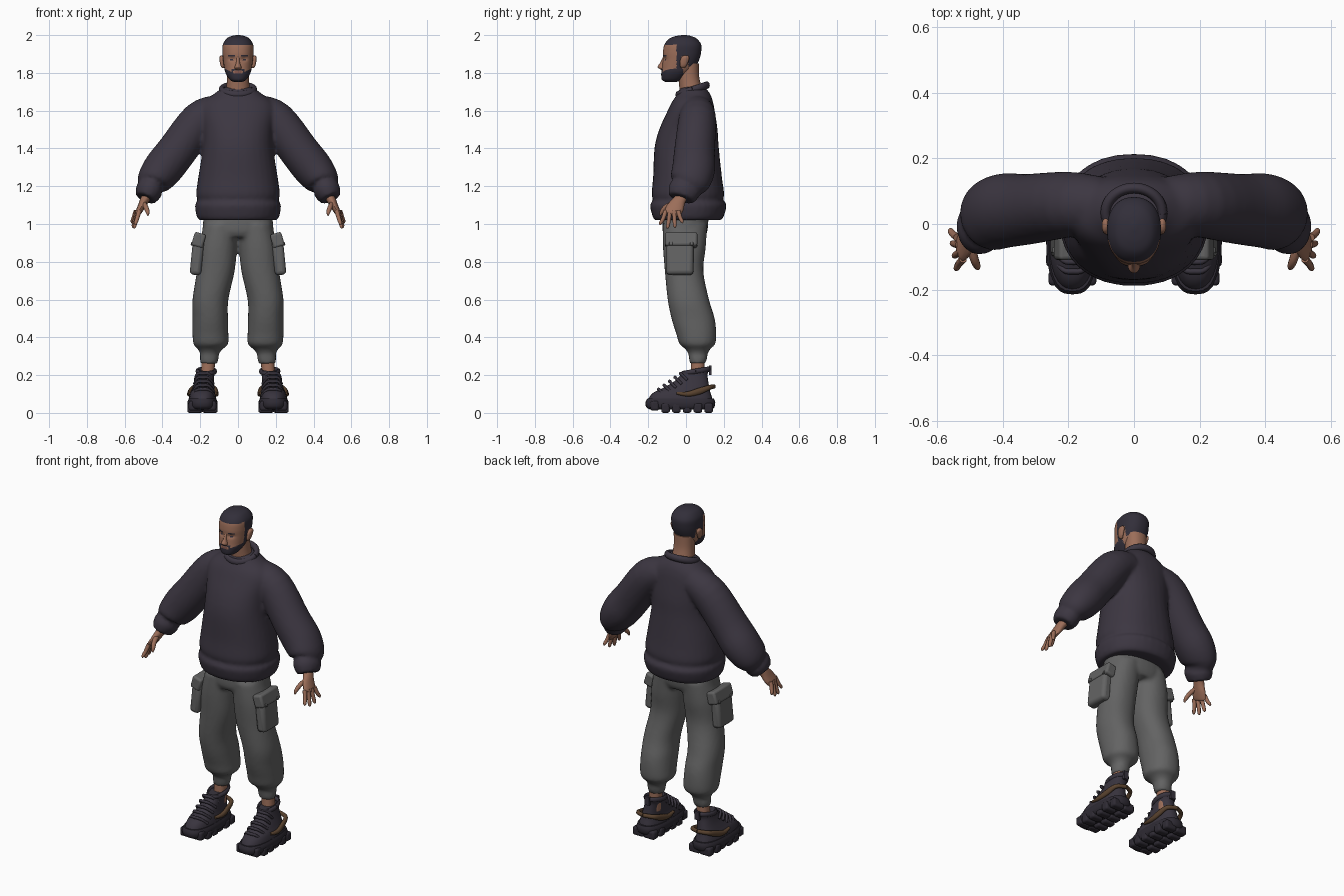
import bpy, bmesh, math
from mathutils import Vector, Matrix

cube = bpy.data.objects.get("Cube")
if cube:
    bpy.data.objects.remove(cube, do_unlink=True)


def material(name, *rgb):
    mat = bpy.data.materials.new(name)
    mat.use_nodes = True
    mat.diffuse_color = (*rgb, 1)
    shader = mat.node_tree.nodes["Principled BSDF"]
    shader.inputs["Base Color"].default_value = (*rgb, 1)
    shader.inputs["Roughness"].default_value = 0.8
    return mat


knit = material("dark plum knit", .045, .037, .053)
cloth = material("grey cloth", .125, .125, .125)
skin = material("skin", .33, .155, .1)
hair = material("dark hair", .032, .028, .042)
lip = material("lips", .22, .09, .07)
leather = material("dark shoe", .04, .034, .048)
rubber = material("shoe sole", .028, .024, .034)
brown = material("brown trim", .1, .055, .028)


def smooth_path(points, steps):
    """Catmull-Rom interpolation of tuples of any length."""
    pts = [points[0], *points, points[-1]]
    out = []
    for a, b, c, d in zip(pts, pts[1:], pts[2:], pts[3:]):
        for k in range(steps):
            t = k / steps
            out.append([q + t / 2 * (r - p + t * (2 * p - 5 * q + 4 * r - s + t * (3 * q - p - 3 * r + s)))
                        for p, q, r, s in zip(a, b, c, d)])
    return out + [list(points[-1])]


def skin_rings(bm, rings):
    loops = [[bm.verts.new(co) for co in ring] for ring in rings]
    for low, high in zip(loops, loops[1:]):
        for i in range(len(low)):
            j = (i + 1) % len(low)
            bm.faces.new((low[i], low[j], high[j], high[i]))
    bm.faces.new(loops[0])
    bm.faces.new(loops[-1])


def stack(bm, rings, sides=32, power=2.2, steps=5, sign=1):
    """Horizontal sections: height, centre x, half width, front y, back y."""
    out = []
    for z, cx, rx, front, back in smooth_path(rings, steps):
        ring = []
        for i in range(sides):
            a = math.tau * i / sides
            c, s = (math.copysign(abs(f(a)) ** (2 / power), f(a)) for f in (math.cos, math.sin))
            ring.append((sign * (cx + rx * c), (front + back) / 2 + (back - front) / 2 * s, z))
        out.append(ring)
    skin_rings(bm, out)


def tube(bm, points, sides=16, steps=4, sign=1, up=(0, 1, 0)):
    """Swept oval: x, y, z, and the two radii."""
    path = smooth_path(points, steps)
    centres = [Vector((sign * p[0], p[1], p[2])) for p in path]
    out = []
    for i, c in enumerate(centres):
        along = centres[min(i + 1, len(path) - 1)] - centres[max(i - 1, 0)]
        u = along.cross(Vector(up)).normalized()
        v = along.cross(u).normalized()
        out.append([c + u * path[i][3] * math.cos(math.tau * k / sides)
                    + v * path[i][4] * math.sin(math.tau * k / sides) for k in range(sides)])
    skin_rings(bm, out)


def finish(name, bm, mats, mirror=False, voxel=0, rule=None, bevel=0):
    bmesh.ops.recalc_face_normals(bm, faces=bm.faces)
    if rule:
        for face in bm.faces:
            face.material_index = rule(face.calc_center_median())
    mesh = bpy.data.meshes.new(name)
    bm.to_mesh(mesh)
    bm.free()
    for mat in mats:
        mesh.materials.append(mat)
    mesh.shade_smooth()
    mesh.set_sharp_from_angle(angle=math.radians(50))
    obj = bpy.data.objects.new(name, mesh)
    bpy.context.collection.objects.link(obj)
    if bevel:
        mod = obj.modifiers.new("Round", 'BEVEL')
        mod.width, mod.segments = bevel, 3
    if mirror:
        obj.modifiers.new("Mirror", 'MIRROR').use_mirror_merge = False
    if voxel:
        mod = obj.modifiers.new("Blend", 'REMESH')
        mod.mode, mod.voxel_size, mod.use_smooth_shade = 'VOXEL', voxel, True
        mod = obj.modifiers.new("Soften", 'SMOOTH')
        mod.factor, mod.iterations = .5, 4
    return obj


def box(bm, centre, size, tilt=0):
    bmesh.ops.create_cube(bm, size=1, matrix=Matrix.Translation(centre)
                          @ Matrix.Rotation(tilt, 4, 'Y') @ Matrix.Diagonal((*size, 1)))


# Sweater: torso and puffed sleeves blended into one skin
bm = bmesh.new()
stack(bm, [(1.02, 0, .205, -.165, .185), (1.04, 0, .219, -.177, .2), (1.1, 0, .228, -.19, .215),
           (1.125, 0, .214, -.175, .197), (1.16, 0, .222, -.182, .202), (1.25, 0, .21, -.174, .19),
           (1.4, 0, .187, -.167, .174), (1.5, 0, .187, -.142, .167), (1.6, 0, .2, -.097, .152),
           (1.65, 0, .18, -.072, .142), (1.69, 0, .125, -.045, .127), (1.725, 0, .08, -.03, .1)])
for side in (1, -1):
    tube(bm, [(.1, .06, 1.6, .085, .085), (.2, .06, 1.55, .102, .1), (.325, .045, 1.385, .105, .108),
              (.4, .04, 1.29, .105, .114), (.45, .02, 1.225, .088, .106), (.462, .005, 1.195, .064, .08),
              (.472, -.01, 1.175, .072, .086), (.49, -.025, 1.135, .056, .07)], sides=28, sign=side)
finish("sweater", bm, [knit], voxel=.011)

# Ribbed neckline, higher at the back
bm = bmesh.new()
ring = [math.tau * k / 24 for k in range(25)]
tube(bm, [(.086 * math.cos(a), .035 + .075 * math.sin(a), 1.71 + .025 * math.sin(a), .016, .02)
          for a in ring], sides=10, steps=2, up=(0, 0, 1))
finish("sweater_collar", bm, [knit])

# Trousers: hips and two gathered legs
bm = bmesh.new()
stack(bm, [(1.06, 0, .18, -.12, .12), (.97, 0, .188, -.125, .115), (.93, 0, .18, -.11, .1)])
for side in (1, -1):
    stack(bm, [(1, .09, .09, -.122, .112), (.88, .106, .101, -.122, .105), (.75, .118, .1, -.112, .092),
               (.6, .146, .095, -.097, .122), (.5, .147, .094, -.077, .152), (.42, .146, .095, -.052, .16),
               (.365, .144, .092, -.035, .155), (.34, .147, .068, -.005, .13), (.315, .15, .05, .012, .115),
               (.29, .152, .05, .015, .112), (.26, .154, .044, .022, .102)], sign=side)
finish("trousers", bm, [cloth], voxel=.011)

# Cargo pockets with flaps, buttons and seam strips
bm = bmesh.new()
box(bm, (.217, -.033, .825), (.06, .145, .19), -.1)
finish("cargo_pocket", bm, [cloth], mirror=True, bevel=.02)
bm = bmesh.new()
box(bm, (.208, -.025, .915), (.062, .17, .075), -.28)
finish("pocket_flap", bm, [cloth], mirror=True, bevel=.012)
bm = bmesh.new()
for y in (-.08, .03):
    box(bm, (.243, y, .895), (.012, .018, .018), -.28)
finish("flap_button", bm, [cloth], mirror=True, bevel=.004)


# Head: hair, beard, brows and mouth follow simple face regions
def head_colour(c):
    x, y, z = abs(c.x), c.y, c.z
    front = y < -.06
    if z > 1.945 + .15 * max(0, x - .05) or (y > -.045 and z > 1.89) or (y > .012 and z > 1.835):
        return 1
    if -.05 < y < -.022 and z > 1.8:
        return 1
    if front and x < .018 and 1.798 < z < 1.809:
        return 2
    if y < -.015 and z < 1.797 + .5 * max(0, x - .02):
        return 1
    if front and ((x < .03 and 1.812 < z < 1.821) or (.024 < x < .034 and z < 1.82)):
        return 1
    if front and (.016 < x < .052 and 1.885 < z < 1.892 or .024 < x < .042 and 1.867 < z < 1.873):
        return 1
    return 0


bm = bmesh.new()
stack(bm, [(1.752, 0, .022, -.11, -.05), (1.765, 0, .045, -.128, -.02), (1.8, 0, .066, -.131, .02),
           (1.83, 0, .073, -.127, .05), (1.87, 0, .079, -.122, .07), (1.91, 0, .082, -.122, .08),
           (1.95, 0, .08, -.114, .08), (1.98, 0, .062, -.09, .058), (1.994, 0, .038, -.058, .03),
           (2, 0, .008, -.02, 0)], sides=112, power=2.25, steps=10)
for v in bm.verts:  # eye sockets and cheek hollows
    if v.co.y < -.04:
        dx, dz = (abs(v.co.x) - .032) / .017, (v.co.z - 1.873) / .011
        v.co.y += .009 * math.exp(-dx * dx - dz * dz)
finish("head", bm, [skin, hair, lip], rule=head_colour)

bm = bmesh.new()
stack(bm, [(1.815, 0, .01, -.13, -.1), (1.824, 0, .019, -.144, -.1), (1.834, 0, .017, -.15, -.1),
           (1.855, 0, .01, -.136, -.1), (1.885, 0, .009, -.122, -.1)], sides=20)
finish("nose", bm, [skin])

bm = bmesh.new()
stack(bm, [(1.825, .077, .006, -.025, -.008), (1.84, .083, .01, -.032, .004), (1.87, .086, .012, -.03, .016),
           (1.885, .087, .01, -.022, .016), (1.892, .086, .004, -.01, .008)], sides=16)
finish("ear", bm, [skin], mirror=True)

bm = bmesh.new()
stack(bm, [(1.66, 0, .07, -.03, .095), (1.72, 0, .062, -.035, .083), (1.78, 0, .058, -.04, .07),
           (1.85, 0, .06, -.04, .068)])
finish("neck", bm, [skin])

# Hands: palm, thumb and four spread fingers
bm = bmesh.new()
tube(bm, [(.475, -.012, 1.16, .026, .032), (.495, -.035, 1.125, .024, .034), (.512, -.055, 1.09, .02, .045),
          (.53, -.073, 1.058, .015, .044), (.534, -.077, 1.05, .008, .036)])
tube(bm, [(.5, -.06, 1.11, .014, .016), (.488, -.105, 1.09, .013, .014), (.479, -.128, 1.065, .011, .011),
          (.476, -.137, 1.045, .004, .004)], sides=10)
for k, drop in enumerate((.062, .08, .076, .052)):
    x, y = .522 + .006 * k, -.107 + .022 * k
    spread = -.014 + .008 * k
    tube(bm, [(x, y, 1.07, .012, .012), (x + .012, y + spread, 1.06 - drop / 2, .011, .011),
              (x + .02, y + 2 * spread, 1.066 - drop, .009, .009),
              (x + .021, y + 2.2 * spread, 1.056 - drop, .003, .003)], sides=10)
finish("hand", bm, [skin], mirror=True)

# Ankles
bm = bmesh.new()
stack(bm, [(.15, .165, .035, .02, .1), (.3, .155, .036, .03, .098)], sides=20)
finish("ankle", bm, [skin], mirror=True)

# Shoes: upper, padded opening, laces, trim and lugged sole
bm = bmesh.new()
stack(bm, [(.03, .188, .066, -.195, .14), (.07, .188, .072, -.2, .14), (.105, .187, .066, -.175, .13),
           (.13, .184, .058, -.125, .124), (.165, .178, .05, -.065, .118), (.2, .172, .047, -.03, .114),
           (.222, .168, .05, -.022, .12)], power=2.4)
finish("shoe_upper", bm, [leather], mirror=True)

bm = bmesh.new()
tube(bm, [(.168 + .047 * math.cos(a), .052 + .07 * math.sin(a), .22 + .012 * math.sin(a), .01, .014)
          for a in ring], sides=8, steps=1, up=(0, 0, 1))
box(bm, (.168, .128, .225), (.03, .014, .05))
finish("shoe_opening", bm, [leather], mirror=True)

bm = bmesh.new()
for k in range(5):
    y, z = -.145 + .029 * k, .125 + .021 * k
    tube(bm, [(.125 + .002 * k, y + .035, z - .035, .008, .008), (.155, y + .004, z - .003, .008, .008),
              (.186, y, z, .009, .009), (.215, y + .004, z - .003, .008, .008),
              (.242 - .004 * k, y + .035, z - .035, .008, .008)], sides=8)
finish("shoe_laces", bm, [leather], mirror=True)

bm = bmesh.new()
for s in (1, -1):
    tube(bm, [(.186 + s * .066, -.05, .105, .01, .007), (.186 + s * .072, .01, .1, .012, .014),
              (.184 + s * .066, .07, .115, .012, .018), (.182 + s * .05, .125, .135, .012, .013),
              (.182, .148, .14, .01, .012)], sides=10, up=(0, 0, 1))
finish("shoe_trim", bm, [brown], mirror=True)

bm = bmesh.new()
stack(bm, [(.018, .188, .066, -.19, .135), (.03, .188, .077, -.21, .15), (.055, .188, .08, -.215, .155),
           (.075, .188, .073, -.205, .148)], power=2.7, steps=3)
finish("shoe_sole", bm, [rubber], mirror=True)

bm = bmesh.new()
for s in (1, -1):
    for k in range(6):
        reach = .043 if k in (1, 2, 4) else .036
        box(bm, (.188 + s * reach, -.165 + .057 * k, .026 + (.012 if k == 0 else 0)), (.074, .046, .052))
finish("sole_lug", bm, [rubber], mirror=True, bevel=.012)
